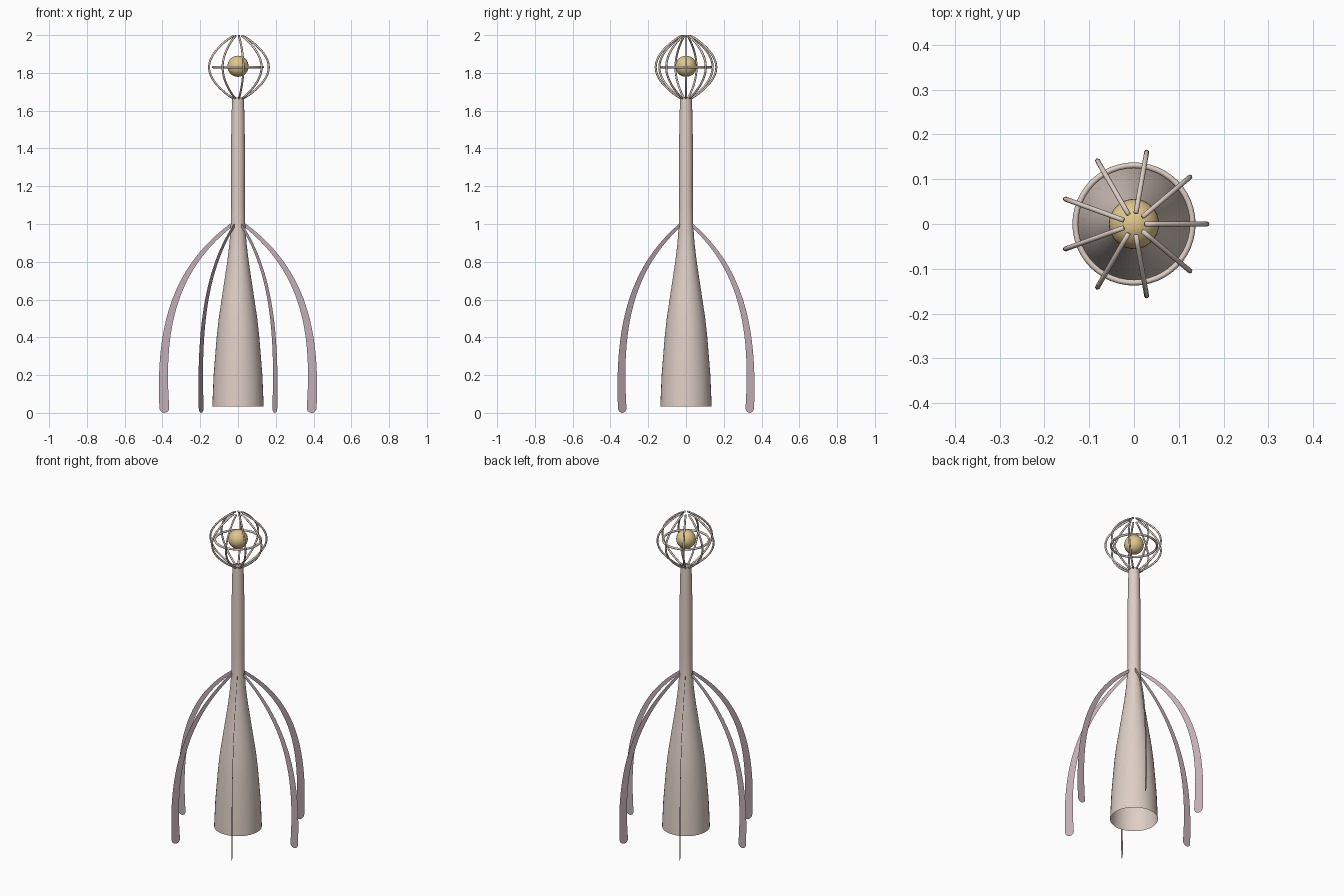
import bpy, bmesh
from math import sin, cos, pi, tau
from mathutils import Vector, Matrix
from mathutils.geometry import interpolate_bezier

if "Cube" in bpy.data.objects:
    bpy.data.objects.remove(bpy.data.objects["Cube"], do_unlink=True)


def material(name, rgb):
    m = bpy.data.materials.new(name)
    m.use_nodes = True
    m.diffuse_color = (*rgb, 1)
    m.node_tree.nodes["Principled BSDF"].inputs["Base Color"].default_value = (*rgb, 1)
    return m


SHELL = material("pale shell", (0.73, 0.62, 0.56))
MAUVE = material("mauve", (0.55, 0.43, 0.47))
GOLD = material("soft gold", (0.75, 0.57, 0.26))


def finish(bm, name, mat, smooth=True):
    mesh = bpy.data.meshes.new(name)
    bm.to_mesh(mesh)
    bm.free()
    mesh.materials.append(mat)
    for p in mesh.polygons:
        p.use_smooth = smooth
    ob = bpy.data.objects.new(name, mesh)
    bpy.context.collection.objects.link(ob)
    return ob


def tube(bm, points, radius, sides=8, closed=False):
    """Sweep a round section along a path lying in one plane."""
    n = len(points)
    normal = (points[1] - points[0]).cross(points[n // 2] - points[0]).normalized()
    rings = []
    for i, p in enumerate(points):
        a = points[(i - 1) % n if closed else max(i - 1, 0)]
        b = points[(i + 1) % n if closed else min(i + 1, n - 1)]
        side = (b - a).normalized().cross(normal)
        rings.append([bm.verts.new(p + radius * (cos(tau * k / sides) * side
                                                 + sin(tau * k / sides) * normal))
                      for k in range(sides)])
    for i in range(n if closed else n - 1):
        r, s = rings[i], rings[(i + 1) % n]
        for k in range(sides):
            j = (k + 1) % sides
            bm.faces.new((r[k], r[j], s[j], s[k]))
    if not closed:
        bm.faces.new(rings[0])
        bm.faces.new(rings[-1])
    bmesh.ops.recalc_face_normals(bm, faces=bm.faces)


# Flared hollow tower, open at both ends
profile = [(.136, .033), (.129, .2), (.113, .4), (.102, .5), (.087, .6), (.072, .7),
           (.057, .8), (.045, .9), (.038, 1.0), (.036, 1.1), (.037, 1.4),
           (.034, 1.58), (.031, 1.67)]
bm = bmesh.new()
verts = [bm.verts.new((r, 0, z)) for r, z in profile]
edges = [bm.edges.new(pair) for pair in zip(verts, verts[1:])]
bmesh.ops.spin(bm, geom=verts + edges, cent=(0, 0, 0), axis=(0, 0, 1),
               angle=tau, steps=40, use_merge=True)
bmesh.ops.remove_doubles(bm, verts=bm.verts, dist=1e-5)
bm.faces.ensure_lookup_table()
face = bm.faces[0]
centre = face.calc_center_median()
face.normal_update()
if face.normal.dot(Vector((centre.x, centre.y, 0))) < 0:
    bmesh.ops.reverse_faces(bm, faces=bm.faces)
finish(bm, "tower", SHELL)

# Six flat curved legs, each a thin sheet in a radial plane with a round foot
path = interpolate_bezier(Vector((.035, 0, .995)), Vector((.34, 0, .76)),
                          Vector((.415, 0, .45)), Vector((.39, 0, .026)), 28)
for i in range(6):
    bm = bmesh.new()
    rows = []
    for k, p in enumerate(path):
        a, b = path[max(k - 1, 0)], path[min(k + 1, len(path) - 1)]
        across = (b - a).normalized().cross(Vector((0, 1, 0)))
        half = .009 + .017 * k / (len(path) - 1)
        rows.append([bm.verts.new(p + across * half), bm.verts.new(p - across * half)])
    for r, s in zip(rows, rows[1:]):
        bm.faces.new((r[0], r[1], s[1], s[0]))
    end = rows[-1]
    axis = end[0].co - path[-1]
    foot = [bm.verts.new(path[-1] + Matrix.Rotation(pi * k / 8, 3, 'Y') @ axis)
            for k in range(1, 8)]
    if foot[3].co.z > path[-1].z:
        for v in foot:
            v.co = path[-1] + (path[-1] - v.co)
        foot.reverse()
    bm.faces.new([end[0]] + foot + [end[1]])
    bmesh.ops.recalc_face_normals(bm, faces=bm.faces)
    bmesh.ops.rotate(bm, verts=bm.verts, matrix=Matrix.Rotation(tau * i / 6, 3, 'Z'))
    finish(bm, f"leg_{i + 1}", MAUVE, smooth=False)

# Nine bowed bars of the lantern cage
for i in range(9):
    bm = bmesh.new()
    bar = []
    for k in range(25):
        u = k / 24
        r = .025 + .138 * max(sin(pi * u), 0) ** .85
        bar.append(Vector((r, 0, 1.664 + .332 * u)))
    tube(bm, bar, .0055)
    bmesh.ops.rotate(bm, verts=bm.verts, matrix=Matrix.Rotation(tau * i / 9, 3, 'Z'))
    finish(bm, f"cage_bar_{i + 1}", SHELL)

# Level ring inside the cage
bm = bmesh.new()
tube(bm, [Vector((.131 * cos(tau * k / 48), .131 * sin(tau * k / 48), 1.83))
          for k in range(48)], .0065, closed=True)
finish(bm, "cage_ring", SHELL)

# Glowing ball
bm = bmesh.new()
bmesh.ops.create_uvsphere(bm, u_segments=32, v_segments=16, radius=.056,
                          matrix=Matrix.Translation((0, 0, 1.835)))
finish(bm, "lantern_ball", GOLD)
